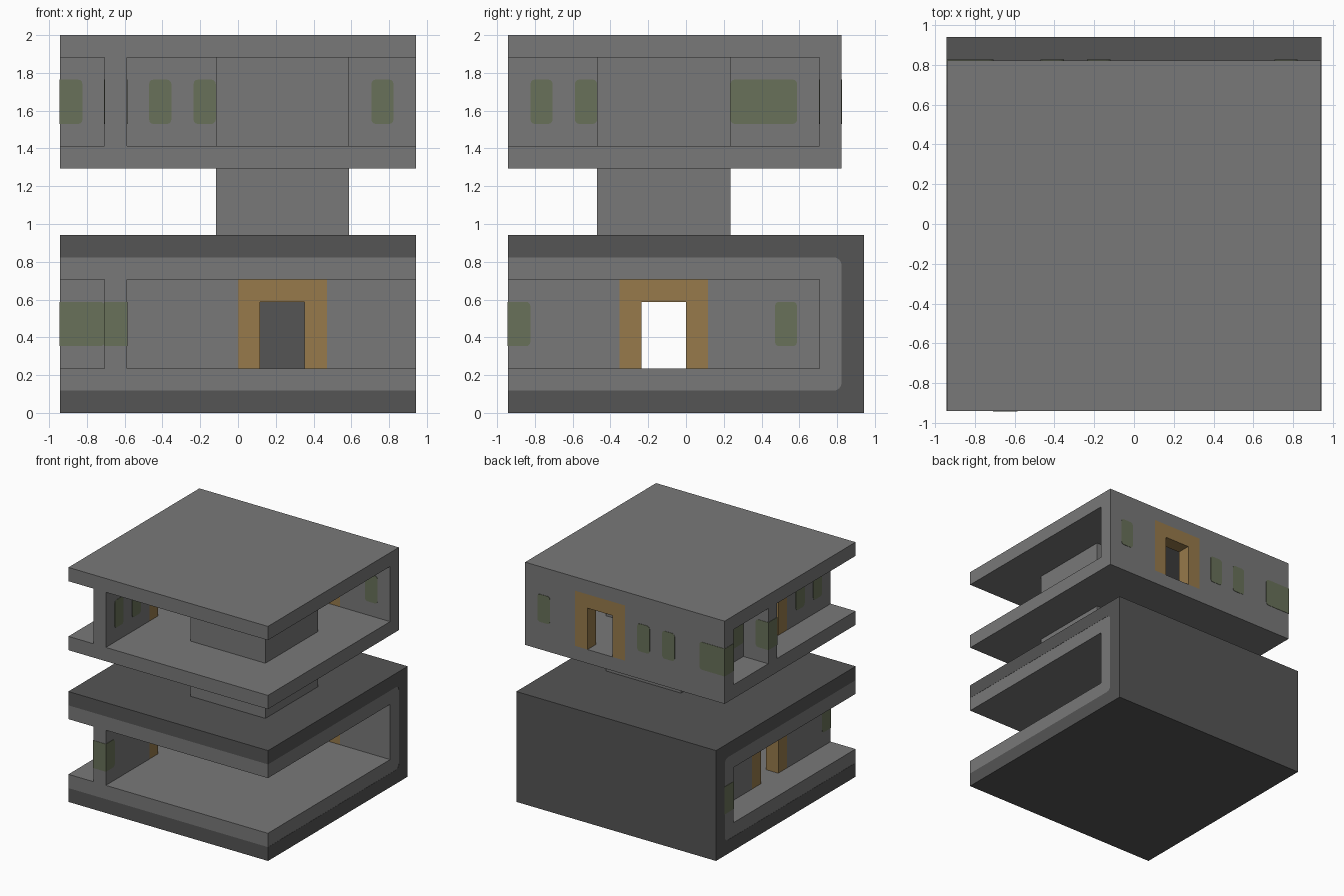
import bpy, bmesh, math

if "Cube" in bpy.data.objects:
    bpy.data.objects.remove(bpy.data.objects["Cube"], do_unlink=True)

U = 2 / 17        # building module
SKIN = 0.025      # how far coloured panels stand proud, in modules


def material(name, colour):
    m = bpy.data.materials.new(name)
    m.use_nodes = True
    rgba = (*colour, 1)
    m.diffuse_color = rgba
    bsdf = m.node_tree.nodes["Principled BSDF"]
    bsdf.inputs["Base Color"].default_value = rgba
    bsdf.inputs["Roughness"].default_value = 0.9
    return m


CONCRETE = material("concrete grey", (0.19, 0.19, 0.19))
DARK = material("dark grey", (0.09, 0.09, 0.09))
GLASS = material("olive green", (0.14, 0.165, 0.10))
TIMBER = material("timber brown", (0.31, 0.195, 0.07))


def finish(name, bm, mat):
    bmesh.ops.recalc_face_normals(bm, faces=bm.faces)
    bmesh.ops.scale(bm, vec=(U, U, U), verts=bm.verts)
    mesh = bpy.data.meshes.new(name)
    bm.to_mesh(mesh)
    bm.free()
    mesh.materials.append(mat)
    obj = bpy.data.objects.new(name, mesh)
    bpy.context.collection.objects.link(obj)
    return obj


def box_mesh(xs, ys, zs):
    bm = bmesh.new()
    bmesh.ops.create_cube(bm, size=1)
    for v in bm.verts:
        v.co = [r[0] if c < 0 else r[1] for c, r in zip(v.co, (xs, ys, zs))]
    return bm


def box(name, xs, ys, zs, mat=CONCRETE):
    return finish(name, box_mesh(xs, ys, zs), mat)


def along(axis, span, depth):
    """Give the x and y ranges of a wall piece running along an axis."""
    return (span, depth) if axis == 0 else (depth, span)


def window(name, axis, span, depth, floor):
    """Flush panel set through a wall, wrapping round a free wall end."""
    a, b = span
    wraps = a == -8
    if wraps:
        a -= SKIN
    skin = (depth[0] - SKIN, depth[1] + SKIN)
    bm = box_mesh(*along(axis, (a, b), skin), (floor + 1, floor + 3))
    corners = []
    for e in bm.edges:
        p, q = (v.co for v in e.verts)
        through = abs(p[1 - axis] - q[1 - axis]) > 0.5 and abs(p.z - q.z) < 0.1
        through = through and abs(p[axis] - q[axis]) < 0.1
        if through and not (wraps and p[axis] < a + 0.1):
            corners.append(e)
    bmesh.ops.bevel(bm, geom=corners, offset=0.2, segments=3, profile=0.5, affect='EDGES')
    finish(name, bm, GLASS)


def wall(name, axis, span, depth, floor, door):
    """Wall with a timber-framed doorway; door is the start of its frame."""
    top = floor + 4
    pieces = (
        ("near", (span[0], door), (floor, top), CONCRETE),
        ("far", (door + 4, span[1]), (floor, top), CONCRETE),
        ("door_jamb_near", (door, door + 1), (floor, top), TIMBER),
        ("door_jamb_far", (door + 3, door + 4), (floor, top), TIMBER),
        ("door_lintel", (door + 1, door + 3), (floor + 3, top), TIMBER),
    )
    for part, run, zs, mat in pieces:
        box(f"{name}_{part}", *along(axis, run, depth), zs, mat)


# Storeys: window runs along the back wall and the side wall
FULL = (-8, 8)
BACK = (6, 7)
SIDE = (-6, -5)
storeys = {
    "lower": (2, [(-8, -6)], [(-8, -7), (4, 5)]),
    "upper": (12, [(-8, -6), (-4, -3), (-2, -1), (6, 7)],
              [(-7, -6), (-5, -4), (2, 5)]),
}
for level, (floor, back_runs, side_runs) in storeys.items():
    box(f"{level}_floor_slab", FULL, (-8, 7), (floor - 1, floor))
    box(f"{level}_ceiling_slab", FULL, (-8, 7), (floor + 4, floor + 5))
    wall(f"{level}_back_wall", 0, FULL, BACK, floor, 0)
    wall(f"{level}_side_wall", 1, (-8, 6), SIDE, floor, -3)
    for i, run in enumerate(back_runs):
        window(f"{level}_back_window_{i + 1}", 0, run, BACK, floor)
    for i, run in enumerate(side_runs):
        window(f"{level}_side_window_{i + 1}", 1, run, SIDE, floor)

# Partition on the upper balcony
box("balcony_partition", (-8, -6), (1, 2), (12, 16))
window("balcony_partition_window", 0, (-8, -7), (1, 2), 12)

# Core that carries the upper storey
box("central_core", (-1, 5), (-4, 2), (8, 16))

# Dark casing: a C profile with rounded inner corners, drawn out along x
R = 0.35
profile = [(-8, 0), (8, 0), (8, 8), (-8, 8), (-8, 7)]
for cy, cz, start in ((7 - R, 7 - R, 90), (7 - R, 1 + R, 0)):
    for i in range(5):
        t = math.radians(start - i * 22.5)
        profile.append((cy + R * math.cos(t), cz + R * math.sin(t)))
profile.append((-8, 1))
bm = bmesh.new()
end = bm.faces.new([bm.verts.new((-8 - SKIN / 2, y, z)) for y, z in profile])
new = bmesh.ops.extrude_face_region(bm, geom=[end])["geom"]
bmesh.ops.translate(bm, vec=(16 + SKIN, 0, 0),
                    verts=[g for g in new if isinstance(g, bmesh.types.BMVert)])
finish("dark_casing", bm, DARK)
